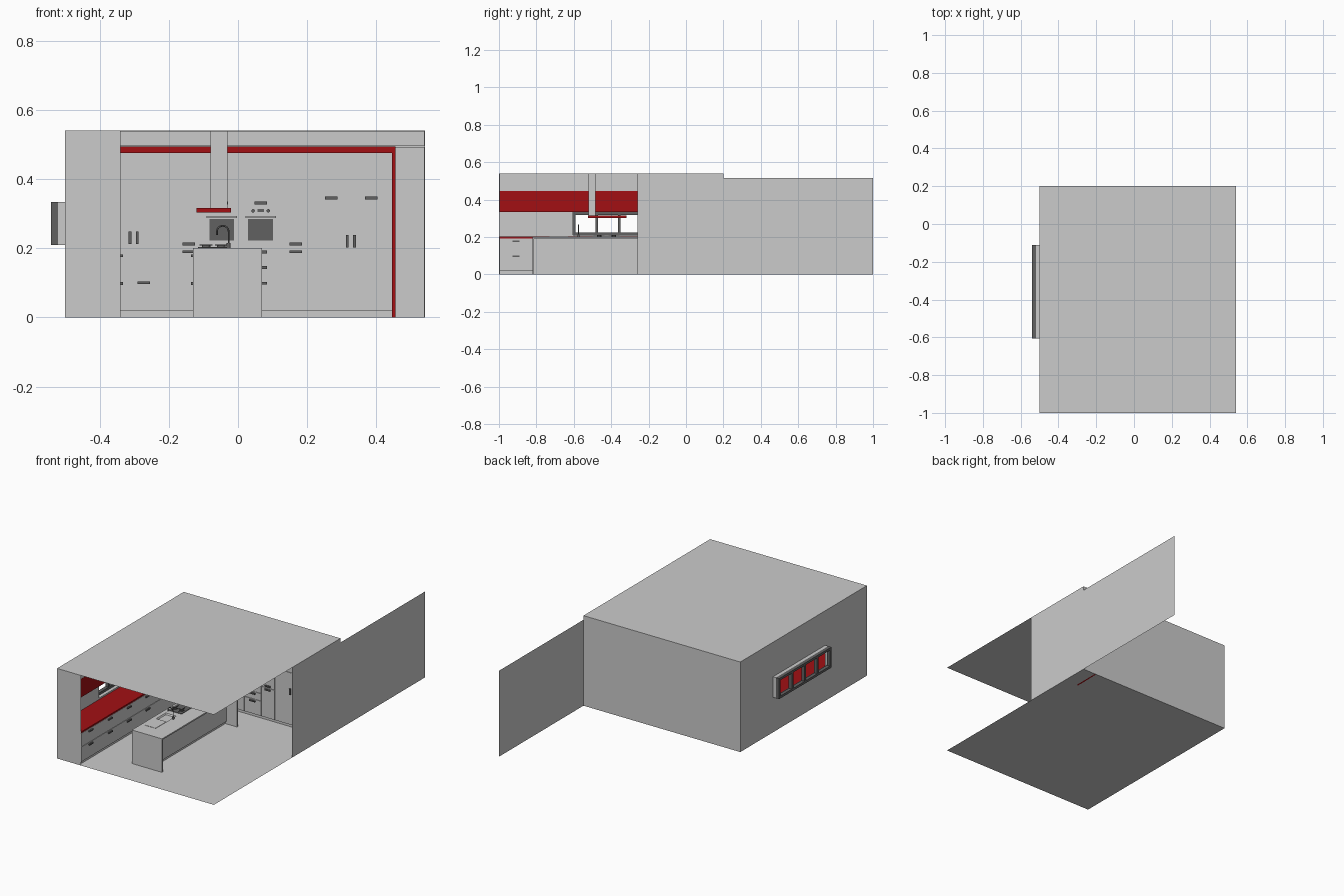
import bpy, math
from mathutils import Vector

if "Cube" in bpy.data.objects:
    bpy.data.objects.remove(bpy.data.objects["Cube"])


def mat(name, rgb):
    m = bpy.data.materials.new(name)
    m.diffuse_color = (*rgb, 1)
    m.use_nodes = True
    m.node_tree.nodes["Principled BSDF"].inputs["Base Color"].default_value = m.diffuse_color
    return m


RED = mat("red", (0.36, 0.005, 0.007))
DARK = mat("dark", (0.12, 0.12, 0.12))


def mesh(name, verts, faces, m=None):
    me = bpy.data.meshes.new(name)
    me.from_pydata(verts, [], faces)
    ob = bpy.data.objects.new(name, me)
    bpy.context.collection.objects.link(ob)
    if m:
        me.materials.append(m)
    return ob


def box(name, x0, x1, y0, y1, z0, z1, m=None):
    v = [(x, y, z) for x in (x0, x1) for y in (y0, y1) for z in (z0, z1)]
    f = [(0, 1, 3, 2), (4, 6, 7, 5), (0, 4, 5, 1), (2, 3, 7, 6), (0, 2, 6, 4), (1, 5, 7, 3)]
    return mesh(name, v, f, m)


def quad(name, *v):
    return mesh(name, v, [(0, 1, 2, 3)])


def cyl(name, p, r, h, m=None, n=20):
    bpy.ops.mesh.primitive_cylinder_add(vertices=n, radius=r, depth=h, location=p)
    ob = bpy.context.object
    ob.name = name
    if m:
        ob.data.materials.append(m)
    return ob


X0, X1, Y0, Y1, H = -0.5, 0.54, -1, 0.2, 0.54
BY = 0.05      # front plane of the back cabinets
LX = -0.34     # front plane of the left cabinets
UX = -0.43     # front plane of the left upper cabinets

# room shell
quad("floor", (X0, Y0, 0), (X1, Y0, 0), (X1, Y1, 0), (X0, Y1, 0))
quad("ceiling", (X0, Y0, H), (X0, Y1, H), (X1, Y1, H), (X1, Y0, H))
quad("back_wall", (X0, Y1, 0), (X1, Y1, 0), (X1, Y1, H), (X0, Y1, H))
quad("front_wall_strip", (X0, Y0, 0), (LX, Y0, 0), (LX, Y0, H), (X0, Y0, H))
quad("right_wall", (X1, -0.26, 0), (X1, Y1, 0), (X1, Y1, H), (X1, -0.26, H))
quad("right_wall_extension", (X1, Y1, 0), (X1, 1, 0), (X1, 1, 0.515), (X1, Y1, 0.515))

# left wall with window opening
wy0, wy1, wz0, wz1 = -0.605, -0.11, 0.21, 0.333
outer = [(X0, Y0, 0), (X0, Y1, 0), (X0, Y1, H), (X0, Y0, H)]
hole = [(wy0, wz0), (wy1, wz0), (wy1, wz1), (wy0, wz1)]
inner = [(X0, y, z) for y, z in hole]
ring = [(i, (i + 1) % 4, 4 + (i + 1) % 4, 4 + i) for i in range(4)]
mesh("left_wall", outer + inner, ring)
mesh("window_sleeve", inner + [(-0.52, y, z) for y, z in hole], ring)

# window frame
fx = (-0.541, -0.52)
box("window_sill_rail", *fx, wy0, wy1, wz0, wz0 + 0.014, DARK)
box("window_head_rail", *fx, wy0, wy1, wz1 - 0.014, wz1, DARK)
for i in range(5):
    y = wy0 + i * (wy1 - wy0 - 0.014) / 4
    box("window_mullion", *fx, y, y + 0.014, wz0 + 0.014, wz1 - 0.014, DARK)


# cabinet fronts and handles
def back_front(x0, x1, z0, z1, hx=None, hz=None, vertical=False):
    g = 0.001
    box("back_door", x0 + g, x1 - g, BY - 0.004, BY, z0 + g, z1 - g)
    if hx is not None:
        a, b = (0.004, 0.018) if vertical else (0.018, 0.004)
        box("back_handle", hx - a, hx + a, BY - 0.012, BY - 0.004, hz - b, hz + b, DARK)


def side_front(face, out, y0, y1, z0, z1, hz):
    g = 0.001
    xs = sorted((face, face + out * 0.004))
    hs = sorted((face + out * 0.004, face + out * 0.012))
    box("side_drawer", *xs, y0 + g, y1 - g, z0 + g, z1 - g)
    c = (y0 + y1) / 2
    box("side_handle", *hs, c - 0.018, c + 0.018, hz - 0.004, hz + 0.004, DARK)


# back wall of tall cabinets
box("back_carcass", X0, 0.445, BY, Y1 - 0.001, 0.02, 0.475)
box("back_plinth", LX, 0.445, BY + 0.012, BY + 0.02, 0, 0.02)
box("back_bulkhead", X0 + 0.001, X1 - 0.001, BY, Y1 - 0.001, 0.495, H - 0.001)
box("right_filler_wall", 0.455, X1 - 0.001, BY, Y1 - 0.001, 0, 0.493)
box("red_top_trim", UX, 0.455, BY - 0.012, Y1 - 0.002, 0.475, 0.494, RED)
box("red_side_trim", 0.445, 0.455, BY - 0.012, Y1 - 0.002, 0, 0.475, RED)

# tall refrigerator column
back_front(-0.34, -0.302, 0.105, 0.39, -0.312, 0.23, True)
back_front(-0.302, -0.182, 0.105, 0.39, -0.291, 0.23, True)
back_front(-0.34, -0.182, 0.39, 0.465)
back_front(-0.34, -0.182, 0.02, 0.105, -0.272, 0.1)

# narrow columns either side of the ovens
for x0, x1 in ((-0.182, -0.103), (0.122, 0.212)):
    c = (x0 + x1) / 2
    back_front(x0, x1, 0.2, 0.465, c, 0.212)
    back_front(x0, x1, 0.02, 0.2, c, 0.19)

# oven columns
for x0, x1 in ((-0.103, 0.009), (0.009, 0.122)):
    c = (x0 + x1) / 2
    for z0, z1 in ((0.02, 0.11), (0.11, 0.155), (0.155, 0.2)):
        back_front(x0, x1, z0, z1, c, z1 - 0.011)
    back_front(x0, x1, 0.32, 0.465, c, 0.331)
    back_front(x0, x1, 0.2, 0.298)
    back_front(x0, x1, 0.298, 0.32)
    box("oven_glass", c - 0.036, c + 0.036, BY - 0.006, BY - 0.004, 0.222, 0.285, DARK)
    box("oven_handle", c - 0.044, c + 0.044, BY - 0.018, BY - 0.013, 0.288, 0.293)
    for dx in (-0.04, 0.04):
        box("oven_handle_post", c + dx - 0.002, c + dx + 0.002, BY - 0.014, BY - 0.004, 0.289, 0.292)
    box("oven_display", c - 0.009, c + 0.009, BY - 0.006, BY - 0.004, 0.304, 0.313, DARK)
    for dx in (-0.022, 0.022):
        k = cyl("oven_knob", (c + dx, BY - 0.007, 0.308), 0.005, 0.007, DARK, 12)
        k.rotation_euler.x = math.pi / 2

# right pair of tall doors
for x0, x1, hx in ((0.212, 0.326, 0.316), (0.326, 0.445, 0.337)):
    back_front(x0, x1, 0.02, 0.333, hx, 0.22, True)
    back_front(x0, x1, 0.333, 0.465, (x0 + x1) / 2, 0.345)

# left run: base, worktop, uppers
LY = Y0 + 0.002
box("left_base_carcass", X0 + 0.001, LX - 0.005, LY, BY, 0.02, 0.193)
box("left_plinth", LX - 0.02, LX - 0.015, LY, BY, 0, 0.02)
box("left_worktop", X0 + 0.001, LX, LY, BY, 0.193, 0.202, RED)
box("left_upper_carcass", X0 + 0.001, UX - 0.004, LY, BY, 0.335, 0.447, RED)
box("left_bulkhead", X0 + 0.001, UX, LY, BY, 0.447, H - 0.001)
edges = [LY, -0.82, -0.635, -0.46, -0.285, -0.11, BY]
for a, b in zip(edges, edges[1:]):
    side_front(LX - 0.005, 1, a, b, 0.02, 0.11, 0.098)
    side_front(LX - 0.005, 1, a, b, 0.11, 0.192, 0.178)
    box("left_upper_door", UX - 0.004, UX, a + 0.001, b - 0.001, 0.336, 0.446, RED)

# island with end panels and overhanging top
IX0, IX1, IY0, IY1 = -0.13, 0.07, -0.82, -0.1
BX = 0.0
box("island_front_panel", IX0, IX1, IY0, IY0 + 0.008, 0, 0.193)
box("island_rear_panel", IX0, IX1, IY1 - 0.008, IY1, 0, 0.193)
box("island_body", IX0 + 0.006, BX, IY0 + 0.008, IY1 - 0.008, 0.015, 0.193)
box("island_plinth", IX0 + 0.02, BX - 0.008, IY0 + 0.008, IY1 - 0.008, 0, 0.015)
for i in range(4):
    a = IY0 + 0.01 + i * 0.175
    side_front(IX0 + 0.006, -1, a, a + 0.175, 0.02, 0.11, 0.098)
    side_front(IX0 + 0.006, -1, a, a + 0.175, 0.11, 0.192, 0.178)

# island top with sink hole
sx0, sx1, sy0, sy1 = -0.105, -0.035, -0.625, -0.535
rect = lambda a, b, c, d, z: [(a, c, z), (b, c, z), (b, d, z), (a, d, z)]
mesh("island_top", rect(IX0, IX1, IY0, IY1, 0.201) + rect(sx0, sx1, sy0, sy1, 0.201)
     + rect(IX0, IX1, IY0, IY1, 0.193), ring + [(i + 8, (i + 1) % 4 + 8, (i + 1) % 4, i) for i in range(4)])
mesh("sink_basin", rect(sx0, sx1, sy0, sy1, 0.201) + rect(sx0 + 0.005, sx1 - 0.005, sy0 + 0.005, sy1 - 0.005, 0.1935),
     ring + [(4, 5, 6, 7)])
box("drain_board", sx0, sx1, -0.73, -0.63, 0.201, 0.2025)

# tap
cu = bpy.data.curves.new("tap", "CURVE")
cu.dimensions = "3D"
cu.bevel_depth = 0.0025
cu.bevel_resolution = 2
pts = [Vector((-0.027, -0.575, 0.2)), Vector((-0.027, -0.575, 0.245))]
pts += [Vector((-0.044 + 0.017 * math.cos(t * math.pi / 8), -0.575, 0.248 + 0.017 * math.sin(t * math.pi / 8)))
        for t in range(9)]
pts.append(Vector((-0.061, -0.575, 0.238)))
sp = cu.splines.new("POLY")
sp.points.add(len(pts) - 1)
for p, v in zip(sp.points, pts):
    p.co = (*v, 1)
cu.materials.append(DARK)
bpy.context.collection.objects.link(bpy.data.objects.new("tap", cu))
cyl("tap_base", (-0.027, -0.575, 0.208), 0.006, 0.014, DARK, 12)

# cooktop with burners and grates
box("cooktop", -0.115, -0.025, -0.5, -0.35, 0.201, 0.204, DARK)
for x in (-0.092, -0.048):
    for y in (-0.465, -0.385):
        cyl("burner", (x, y, 0.206), 0.012, 0.004, DARK, 16)
        box("grate_bar", x - 0.019, x + 0.019, y - 0.0015, y + 0.0015, 0.208, 0.211, DARK)
        box("grate_cross_bar", x - 0.0015, x + 0.0015, y - 0.03, y + 0.03, 0.208, 0.211, DARK)

# extractor hood and duct
box("hood_canopy", -0.12, -0.02, -0.525, -0.318, 0.303, 0.316, RED)
box("hood_duct", -0.08, -0.031, -0.52, -0.485, 0.316, H - 0.001)
